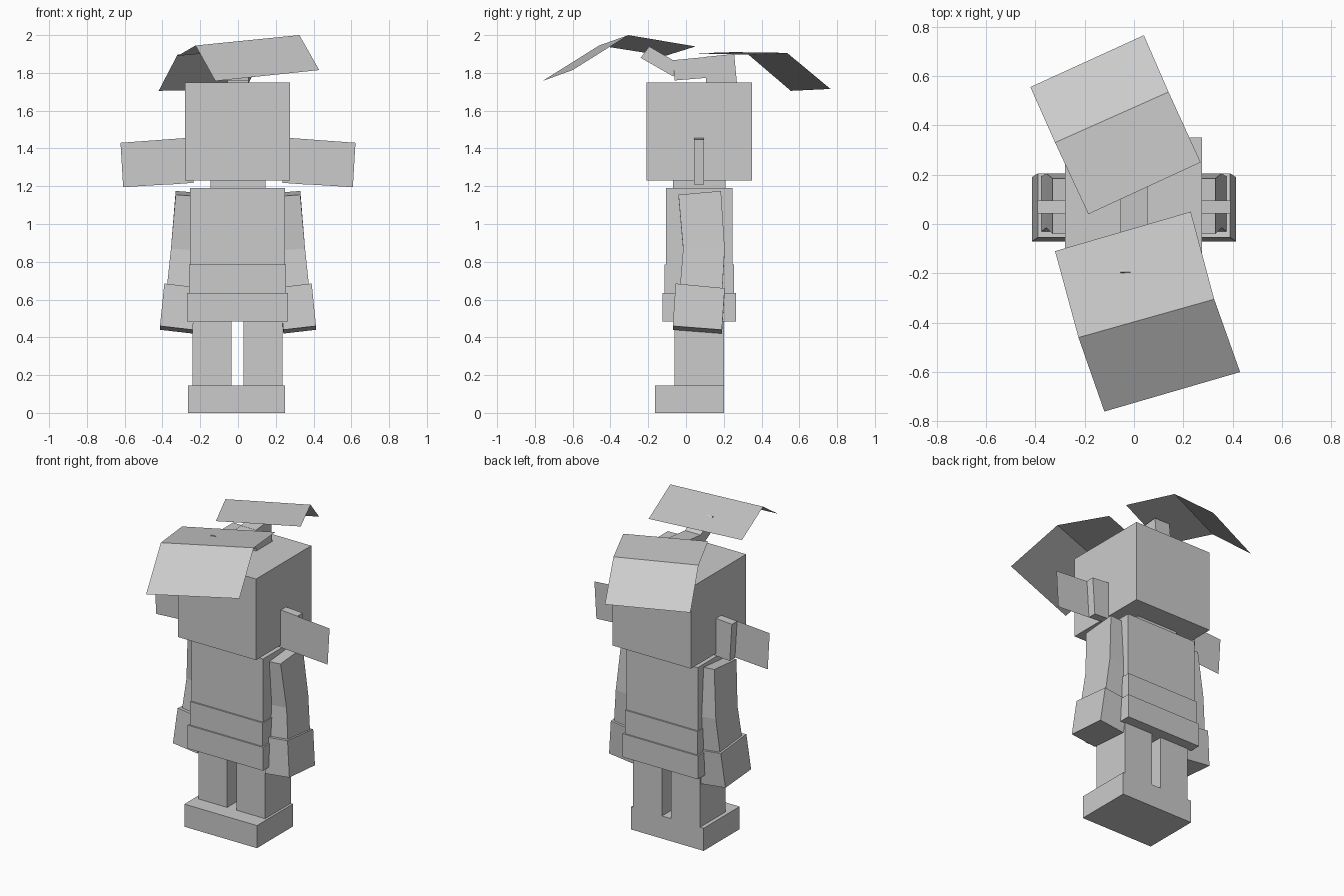
import bpy

cube = bpy.data.objects.get("Cube")
if cube:
    bpy.data.objects.remove(cube, do_unlink=True)

# One plain grey material
grey = bpy.data.materials.new("plain grey")
grey.use_nodes = True
COLOR = (0.6, 0.6, 0.6, 1.0)
grey.diffuse_color = COLOR
grey.node_tree.nodes["Principled BSDF"].inputs["Base Color"].default_value = COLOR

QUADS = [(0, 3, 2, 1), (4, 5, 6, 7), (0, 1, 5, 4), (1, 2, 6, 5), (2, 3, 7, 6), (3, 0, 4, 7)]


def add_mesh(name, verts, faces):
    mesh = bpy.data.meshes.new(name)
    mesh.from_pydata(verts, [], faces)
    mesh.materials.append(grey)
    obj = bpy.data.objects.new(name, mesh)
    bpy.context.collection.objects.link(obj)
    return obj


def box(name, x, y, z):
    """Upright box from (min, max) ranges."""
    ring = [(x[0], y[0]), (x[1], y[0]), (x[1], y[1]), (x[0], y[1])]
    return add_mesh(name, [(a, b, c) for c in z for a, b in ring], QUADS)


def extrude_profile(name, profile, lo, hi, axis):
    """Four-point profile extruded along x (points are y, z) or y (points are x, z)."""
    def place(p, t):
        return (t, p[0], p[1]) if axis == "x" else (p[0], t, p[1])
    verts = [place(p, t) for t in (lo, hi) for p in profile]
    return add_mesh(name, verts, QUADS)


def loft(name, rings, side):
    """Four-sided limb; ring = inner x, outer x, front y, back y, z, back rise, inner rise."""
    verts = []
    for xi, xo, yf, yb, z, back, inner in rings:
        verts += [(side * xi, yf, z + inner), (side * xo, yf, z),
                  (side * xo, yb, z + back), (side * xi, yb, z + back + inner)]
    top = len(verts) - 4
    faces = [(0, 1, 2, 3), (top + 3, top + 2, top + 1, top)]
    for r in range(0, top, 4):
        for i in range(4):
            j = (i + 1) % 4
            faces.append((r + i, r + 4 + i, r + 4 + j, r + j))
    if side < 0:
        faces = [f[::-1] for f in faces]
    return add_mesh(name, verts, faces)


# Body stack
box("foot_block", (-0.265, 0.25), (-0.165, 0.2), (0, 0.145))
box("right_leg", (-0.24, -0.035), (-0.06, 0.2), (0.145, 0.5))
box("left_leg", (0.03, 0.235), (-0.06, 0.2), (0.145, 0.5))
box("lower_skirt", (-0.27, 0.265), (-0.125, 0.265), (0.485, 0.635))
box("upper_skirt", (-0.26, 0.255), (-0.115, 0.255), (0.635, 0.785))
box("torso", (-0.255, 0.25), (-0.105, 0.245), (0.785, 1.19))
box("neck", (-0.145, 0.145), (-0.07, 0.21), (1.19, 1.23))
box("head", (-0.28, 0.275), (-0.21, 0.35), (1.23, 1.75))

# Arms, cuffs and ears on both sides
ARM = [(0.20, 0.33, -0.04, 0.185, 1.155, 0.02, -0.01),
       (0.225, 0.355, -0.015, 0.205, 0.87, 0.0, -0.01),
       (0.245, 0.38, -0.035, 0.19, 0.63, -0.015, -0.01)]
CUFF = [(0.22, 0.39, -0.055, 0.205, 0.685, -0.025, -0.02),
        (0.24, 0.413, -0.07, 0.19, 0.46, -0.02, -0.02)]
for side, label in ((1, "left"), (-1, "right")):
    loft(label + "_arm", ARM, side)
    loft(label + "_cuff", CUFF, side)
    base = [(0.25, 1.457), (0.392, 1.447), (0.377, 1.208), (0.235, 1.218)]
    extrude_profile(label + "_ear_base", [(side * x, z) for x, z in base][::side],
                    0.042, 0.095, "y")
    plate = [(0.25, 1.457), (0.622, 1.43), (0.608, 1.195), (0.235, 1.218)]
    add_mesh(label + "_ear_plate", [(side * x, 0.04, z) for x, z in plate], [(0, 1, 2, 3)])

# Bent stem on top of the head
STEM = {"stem_base": [(0.105, 1.74), (0.27, 1.74), (0.255, 1.9), (0.105, 1.885)],
        "stem_middle": [(-0.06, 1.76), (0.125, 1.775), (0.115, 1.885), (-0.07, 1.867)],
        "stem_tip": [(-0.24, 1.88), (-0.065, 1.78), (-0.065, 1.865), (-0.195, 1.94)]}
for name, profile in STEM.items():
    extrude_profile(name, profile, -0.055, 0.055, "x")

# Folded leaves: inner edge, ridge, drooping tip
FOLD = [(0, 1, 3, 2), (2, 3, 5, 4)]
add_mesh("front_leaf", [(0.23, 0.05, 1.94), (-0.32, -0.11, 1.89),
                        (0.325, -0.305, 2.0), (-0.225, -0.46, 1.945),
                        (0.43, -0.6, 1.815), (-0.12, -0.76, 1.757)], FOLD)
add_mesh("back_leaf", [(-0.185, 0.04, 1.903), (0.27, 0.25, 1.91),
                       (-0.32, 0.33, 1.897), (0.14, 0.535, 1.906),
                       (-0.42, 0.555, 1.705), (0.04, 0.765, 1.715)], FOLD)

# Make all closed parts face outwards
import bmesh
for obj in bpy.context.collection.objects:
    if obj.type == "MESH" and len(obj.data.polygons) > 5:
        bm = bmesh.new()
        bm.from_mesh(obj.data)
        bmesh.ops.recalc_face_normals(bm, faces=bm.faces)
        bm.to_mesh(obj.data)
        bm.free()
